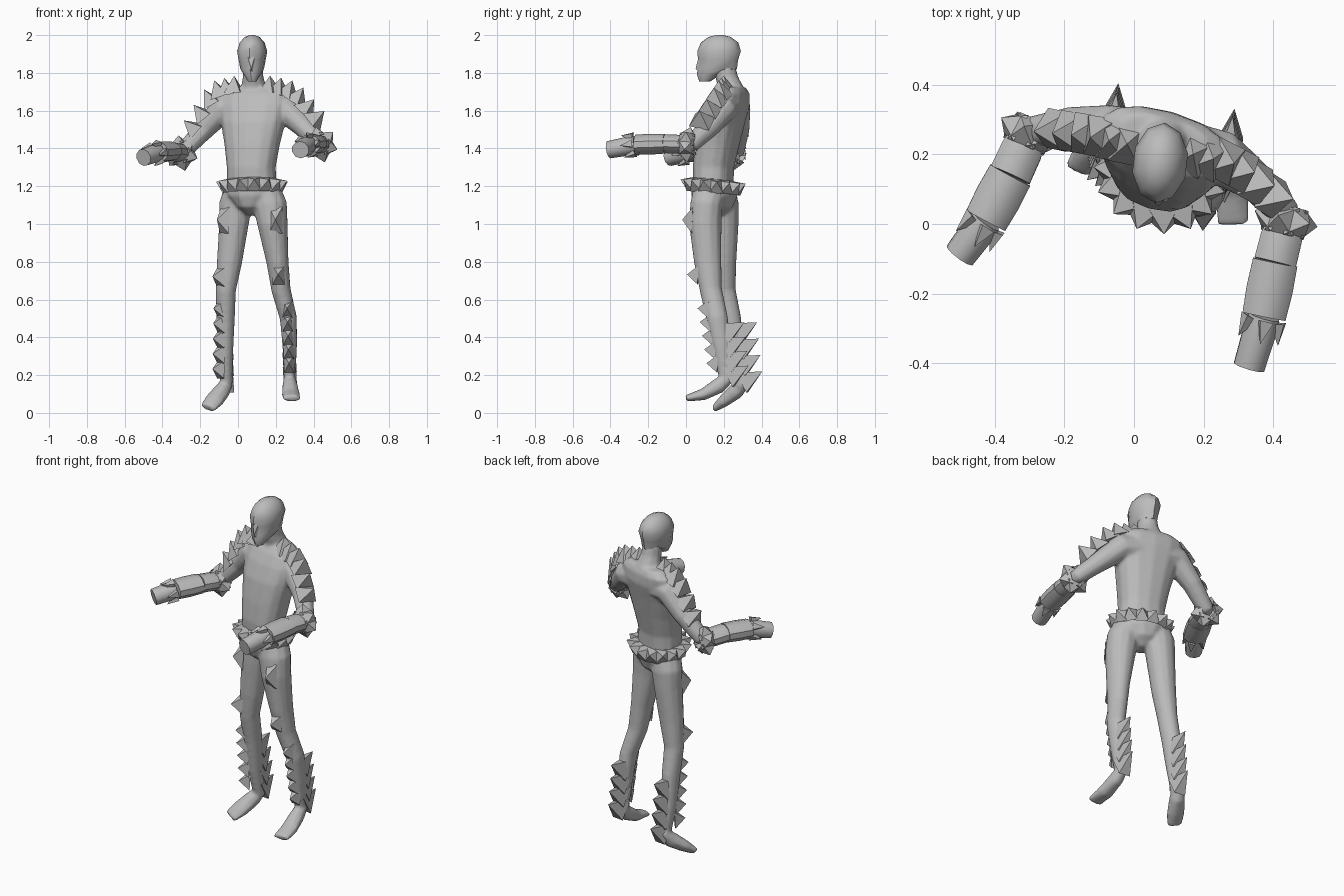
import bpy, bmesh, math
from mathutils import Vector

if "Cube" in bpy.data.objects:
    bpy.data.objects.remove(bpy.data.objects["Cube"])

grey = bpy.data.materials.new("plain_grey")
grey.use_nodes = True
tone = (0.5, 0.5, 0.5, 1)
grey.diffuse_color = tone
grey.node_tree.nodes["Principled BSDF"].inputs["Base Color"].default_value = tone

UP = Vector((0, 0, 1))
FACING = Vector((0.96, -0.28, 0))  # body's sideways direction, slightly turned


def finish(name, bm, smooth):
    bmesh.ops.recalc_face_normals(bm, faces=bm.faces)
    mesh = bpy.data.meshes.new(name)
    bm.to_mesh(mesh)
    bm.free()
    mesh.materials.append(grey)
    ob = bpy.data.objects.new(name, mesh)
    bpy.context.collection.objects.link(ob)
    if smooth:
        bpy.ops.object.select_all(action="DESELECT")
        ob.select_set(True)
        bpy.context.view_layer.objects.active = ob
        bpy.ops.object.shade_smooth_by_angle(angle=math.radians(smooth))
    return ob


def bulge(value, power):
    return math.copysign(abs(value) ** power, value)


def tube(bm, rings, side=(1, 0, 0), axis=None, n=10, power=1):
    """Skin rounded rings (x, y, z, half width, half depth); power below 1 is boxier."""
    pts = [Vector(r[:3]) for r in rings]
    loops = []
    for i, r in enumerate(rings):
        t = axis or (pts[min(i + 1, len(pts) - 1)] - pts[max(i - 1, 0)]).normalized()
        a = Vector(side)
        a = (a - t * a.dot(t)).normalized()
        b = t.cross(a)
        loop = []
        for k in range(n):
            ang = math.tau * (k + 0.5) / n
            loop.append(bm.verts.new(pts[i] + a * r[3] * bulge(math.cos(ang), power)
                                     + b * r[4] * bulge(math.sin(ang), power)))
        loops.append(loop)
    for lo, hi in zip(loops, loops[1:]):
        for k in range(n):
            j = (k + 1) % n
            bm.faces.new((lo[k], lo[j], hi[j], hi[k]))
    bm.faces.new(loops[0])
    bm.faces.new(loops[-1])


def add_spike(bm, base, direction, height, width, along=UP, length=None):
    """Four-sided pyramid on a rectangular base whose long side follows along."""
    d = Vector(direction).normalized()
    base = Vector(base)
    u = Vector(along)
    u = (u - d * u.dot(d)).normalized() * (length or width) / 2
    v = d.cross(u).normalized() * width / 2
    foot = [bm.verts.new(base + c) for c in (u + v, u - v, -u - v, v - u)]
    tip = bm.verts.new(base + d * height)
    for k in range(4):
        bm.faces.new((foot[k], foot[(k + 1) % 4], tip))
    bm.faces.new(foot)


def spike_ring(bm, center, axis, radius, count, height, width, lean=0.0):
    axis = Vector(axis).normalized()
    a = axis.orthogonal().normalized()
    b = axis.cross(a)
    for k in range(count):
        ang = math.tau * k / count
        out = a * math.cos(ang) + b * math.sin(ang)
        add_spike(bm, Vector(center) + out * radius, out + axis * lean, height, width, axis)


# Arm layout: upper arm rings, forearm joints and the shoulder spike row
arms = {
    "left": dict(upper=[(.16, .215, 1.62, .08, .085), (.25, .19, 1.61, .08, .075),
                        (.35, .12, 1.51, .058, .056), (.43, .035, 1.43, .048, .046),
                        (.43, -.03, 1.42, .045, .043)],
                 elbow=(.435, .01, 1.42), mid=(.405, -.11, 1.425), wrist=(.373, -.265, 1.42),
                 tip=(.33, -.41, 1.393), row=((.17, .2, 1.695), (.28, .175, 1.67), (.39, .085, 1.54)),
                 out=(.75, -.15, .65)),
    "right": dict(upper=[(.01, .255, 1.62, .08, .085), (-.08, .265, 1.61, .08, .075),
                         (-.18, .28, 1.5, .058, .056), (-.285, .265, 1.39, .048, .046),
                         (-.32, .21, 1.38, .045, .043)],
                  elbow=(-.3, .26, 1.375), mid=(-.355, .14, 1.385), wrist=(-.425, .01, 1.38),
                  tip=(-.5, -.09, 1.352), row=((-.02, .23, 1.695), (-.115, .255, 1.67), (-.22, .27, 1.49)),
                  out=(-.75, -.05, .65)),
}

# Body: torso, briefs, neck, legs, feet and upper arms fused into one skin
bm = bmesh.new()
tube(bm, [(.075, .145, 1.16, .135, .1), (.07, .145, 1.3, .13, .105),
          (.075, .165, 1.42, .148, .112), (.08, .19, 1.54, .174, .114),
          (.085, .218, 1.63, .192, .107), (.085, .235, 1.69, .19, .087),
          (.085, .245, 1.725, .13, .06)], FACING, UP, 14, .85)
tube(bm, [(.075, .15, 1.045, .025, .04), (.075, .15, 1.09, .08, .1),
          (.075, .15, 1.15, .138, .12), (.075, .15, 1.19, .143, .12)], FACING, UP, 12, .9)
tube(bm, [(.085, .245, 1.66, .1, .075), (.083, .235, 1.73, .068, .068),
          (.08, .215, 1.78, .056, .062), (.078, .2, 1.84, .056, .062)], (1, 0, 0), UP)
tube(bm, [(.15, .125, 1.17, .08, .09), (.17, .108, 1.1, .092, .088),
          (.183, .102, 1.0, .082, .088), (.209, .115, .8, .06, .074),
          (.228, .132, .65, .052, .06), (.267, .165, .5, .046, .058),
          (.274, .19, .35, .039, .052), (.272, .212, .17, .03, .035)], n=12)
tube(bm, [(.0, .185, 1.17, .08, .08), (-.013, .2, 1.1, .09, .082),
          (-.022, .2, 1.0, .08, .08), (-.045, .2, .8, .068, .068),
          (-.065, .205, .65, .055, .059), (-.066, .235, .5, .05, .058),
          (-.068, .262, .3, .042, .049), (-.06, .29, .14, .031, .035)], n=12)
tube(bm, [(.272, .235, .19, .03, .028), (.275, .175, .145, .042, .044),
          (.28, .09, .097, .05, .033), (.285, .0, .077, .05, .018)], n=8)
tube(bm, [(-.055, .32, .17, .032, .028), (-.085, .265, .115, .045, .045),
          (-.125, .205, .067, .053, .035), (-.16, .155, .027, .045, .02)], n=8)
for arm in arms.values():
    tube(bm, arm["upper"], (0, 1, 0))
body = finish("body", bm, 0)
skin = body.modifiers.new("skin", "REMESH")
skin.mode = "VOXEL"
skin.voxel_size = .009
skin.use_smooth_shade = True
relax = body.modifiers.new("relax", "SMOOTH")
relax.factor = .5
relax.iterations = 6

# Head and nose
bm = bmesh.new()
tube(bm, [(.075, .1, 1.755, .022, .03), (.075, .12, 1.79, .044, .062),
          (.075, .165, 1.82, .062, .105), (.075, .17, 1.87, .072, .107),
          (.075, .175, 1.915, .08, .116), (.075, .178, 1.96, .066, .1),
          (.075, .178, 1.99, .04, .06), (.075, .178, 2.0, .012, .02)],
     (1, -.12, 0), UP, 10)
finish("head", bm, 40)
bm = bmesh.new()
add_spike(bm, (.07, .08, 1.83), (0, -1, -.25), .03, .035, UP, .11)
finish("nose", bm, 0)

# Belt of spikes around the hips
bm = bmesh.new()
fwd = UP.cross(FACING)
for k in range(15):
    ang = math.tau * k / 15
    out = FACING * math.cos(ang) + fwd * math.sin(ang)
    pos = Vector((.075, .145, 1.2)) + FACING * .138 * math.cos(ang) + fwd * .118 * math.sin(ang)
    pos.z -= .1 * (pos.y - .145)
    add_spike(bm, pos, out + UP * .45, .06, .08)
finish("belt_spikes", bm, 0)

# Thigh, knee, shin and calf spikes
leg_rows = (("left", (.2, .035, 1.02), (.215, .065, .73), (.262, .12, .55), (.272, .168, .26), (-.05, -1, .05)),
            ("right", (-.07, .145, 1.02), (-.09, .165, .72), (-.085, .2, .55), (-.09, .238, .23), (-.75, -.65, .05)))
for side, thigh, knee, top, bottom, front in leg_rows:
    bm = bmesh.new()
    add_spike(bm, thigh, front, .055, .07, UP, .14)
    add_spike(bm, knee, front, .06, .065, UP, .1)
    for k in range(5):
        add_spike(bm, Vector(top).lerp(Vector(bottom), k / 4), front, .06, .055, UP, .095)
    finish(side + "_shin_spikes", bm, 0)

for side, top, bottom in (("left", (.27, .2, .42), (.275, .222, .19)),
                          ("right", (-.063, .268, .42), (-.058, .295, .16))):
    bm = bmesh.new()
    for k in range(4):
        pos = Vector(top).lerp(Vector(bottom), k / 3)
        add_spike(bm, pos, (.12, 1, .55), .125, .07, UP, .12)
    finish(side + "_calf_spikes", bm, 0)

for side, arm in arms.items():
    # Forearm sleeve, cuff and hand
    elbow, mid, wrist, tip = (Vector(arm[k]) for k in ("elbow", "mid", "wrist", "tip"))
    forearm = {
        "sleeve": [(*elbow, .052, .045), (*elbow.lerp(mid, .4), .063, .05), (*mid, .064, .05)],
        "cuff": [(*mid, .068, .052), (*mid.lerp(wrist, .5), .07, .055), (*wrist, .066, .053)],
        "hand": [(*wrist, .047, .047), (*wrist.lerp(tip, .3), .05, .05), (*tip, .047, .046)]}
    for part, rings in forearm.items():
        bm = bmesh.new()
        tube(bm, rings)
        finish(side + "_" + part, bm, 40)

    # Wrist and elbow spikes
    bm = bmesh.new()
    spike_ring(bm, wrist.lerp(tip, .05), tip - wrist, .045, 5, .065, .04, 3.5)
    spike_ring(bm, elbow, mid - elbow, .042, 6, .055, .085, -.1)
    finish(side + "_forearm_spikes", bm, 0)

    # Row from the neck over the shoulder to the elbow
    bm = bmesh.new()
    a, b, c = (Vector(p) for p in arm["row"])
    for k in range(6):
        t = k / 5
        pos = a.lerp(b, t * 2) if t < .5 else b.lerp(c, t * 2 - 1)
        add_spike(bm, pos, UP.lerp(Vector(arm["out"]), t), .09, .115, c - a, .09)
    finish(side + "_shoulder_spikes", bm, 0)
